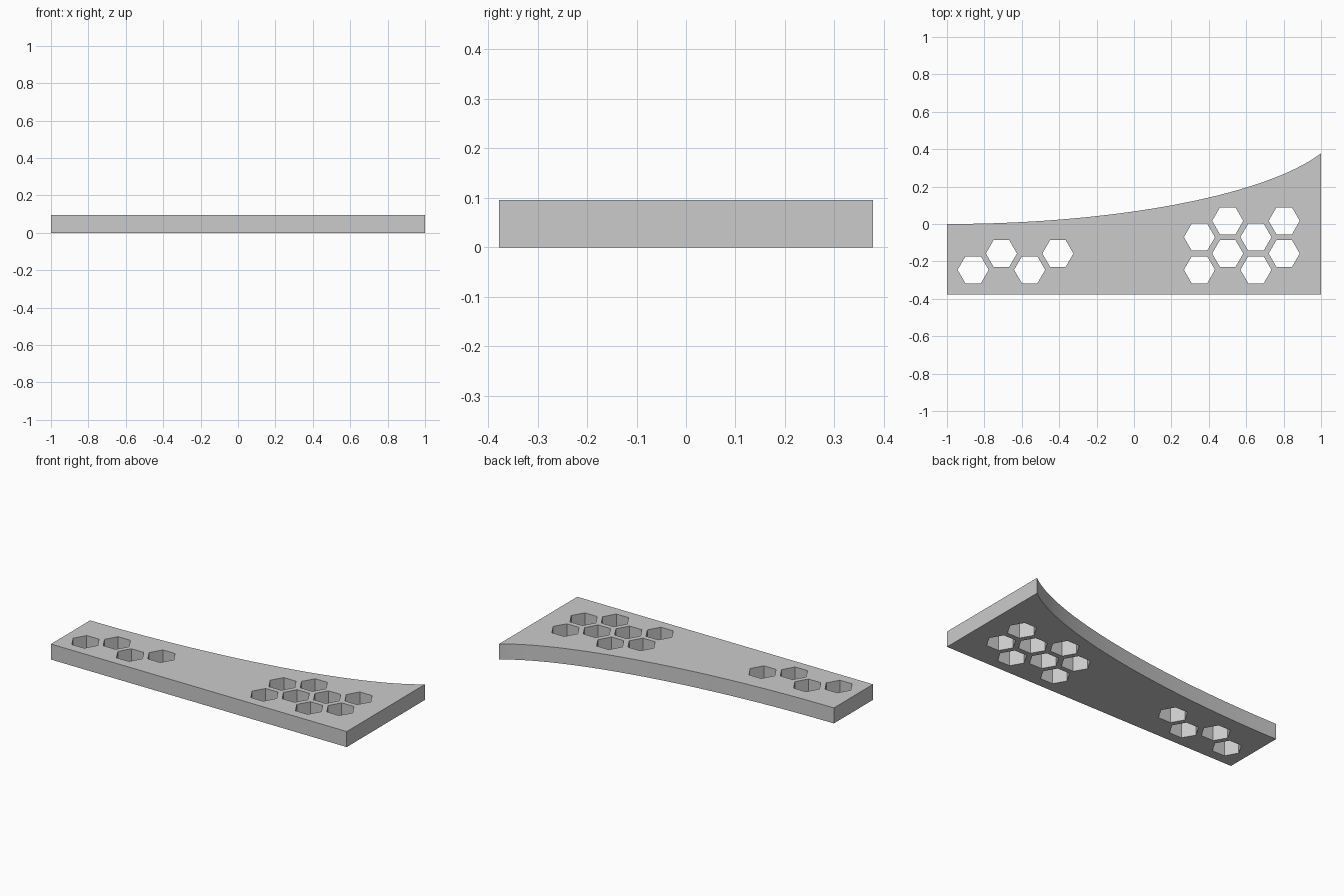
import bpy
import bmesh
import math
from mathutils import Vector
from mathutils.geometry import interpolate_bezier

if "Cube" in bpy.data.objects:
    bpy.data.objects.remove(bpy.data.objects["Cube"])

THICK = 0.095
HALF_Y = 0.378
PITCH_X, PITCH_Y = 0.151, 0.0873   # honeycomb column and half-row spacing
HEX_R = 0.083

grey = bpy.data.materials.new("light grey")
grey.diffuse_color = (0.6, 0.6, 0.6, 1)
grey.use_nodes = True
grey.node_tree.nodes["Principled BSDF"].inputs["Base Color"].default_value = grey.diffuse_color


def prisms(name, outlines, z0, z1):
    """One object made of straight prisms, one per outline."""
    bm = bmesh.new()
    for outline in outlines:
        base = bm.faces.new([bm.verts.new((x, y, z0)) for x, y in outline])
        ext = bmesh.ops.extrude_face_region(bm, geom=[base])
        top = [v for v in ext["geom"] if isinstance(v, bmesh.types.BMVert)]
        bmesh.ops.translate(bm, verts=top, vec=(0, 0, z1 - z0))
    bmesh.ops.recalc_face_normals(bm, faces=bm.faces)
    mesh = bpy.data.meshes.new(name)
    bm.to_mesh(mesh)
    bm.free()
    mesh.materials.append(grey)
    obj = bpy.data.objects.new(name, mesh)
    bpy.context.collection.objects.link(obj)
    return obj


def hexagon(cx, cy):
    return [(cx + HEX_R * math.cos(math.radians(60 * i)),
             cy + HEX_R * math.sin(math.radians(60 * i))) for i in range(6)]


# Plate: straight front and ends, concave back edge sweeping up to the right
sweep = interpolate_bezier(Vector((1, HALF_Y)), Vector((0.7, 0.15)),
                           Vector((-0.115, 0)), Vector((-1, 0)), 40)
outline = [(-1, -HALF_Y), (1, -HALF_Y)] + [(p.x, p.y) for p in sweep]
plate = prisms("plate", [outline], 0, THICK)

# Honeycomb holes: (column, half-row) cells of each group
left_cells = [(0, 0), (1, 1), (2, 0), (3, 1)]
right_cells = [(c, r + c % 2) for c in range(4) for r in (0, 2)]
holes = []
for x0, cells in ((-0.86, left_cells), (0.35, right_cells)):
    holes += [hexagon(x0 + c * PITCH_X, -0.245 + r * PITCH_Y) for c, r in cells]
cutter = prisms("hole_cutter", holes, -0.1, THICK + 0.1)
cutter.hide_render = True
cutter.hide_set(True)

# Smooth the swept edge, keep the corners sharp
bpy.context.view_layer.objects.active = plate
plate.select_set(True)
bpy.ops.object.shade_smooth_by_angle(angle=math.radians(30))

cut = plate.modifiers.new("holes", 'BOOLEAN')
cut.operation = 'DIFFERENCE'
cut.solver = 'EXACT'
cut.object = cutter
